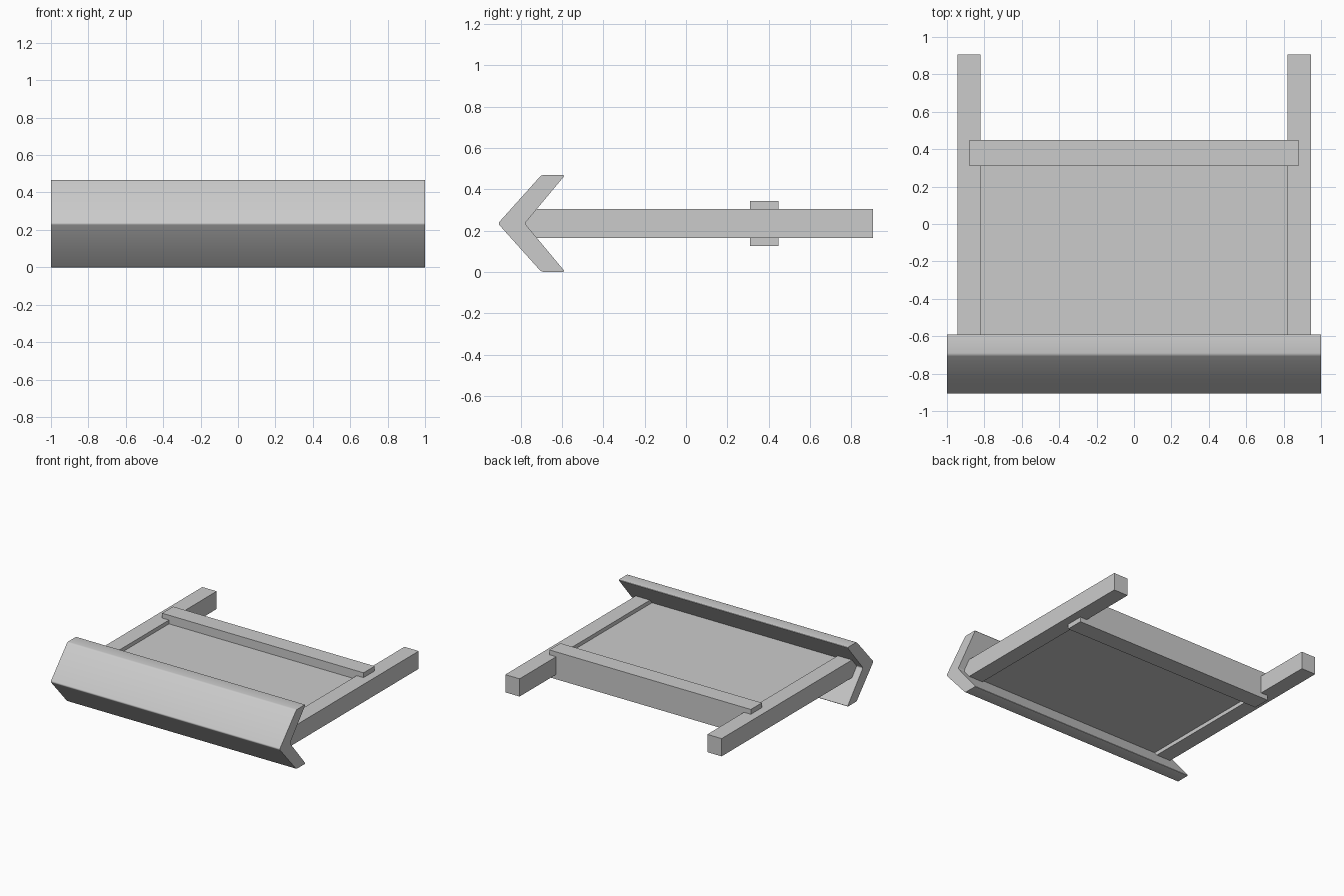
import bpy, bmesh

if "Cube" in bpy.data.objects:
    bpy.data.objects.remove(bpy.data.objects["Cube"])

MID = 0.234  # height of the horizontal symmetry plane


def finish(bm, name):
    bmesh.ops.recalc_face_normals(bm, faces=bm.faces)
    mesh = bpy.data.meshes.new(name)
    bm.to_mesh(mesh)
    bm.free()
    obj = bpy.data.objects.new(name, mesh)
    bpy.context.collection.objects.link(obj)
    return obj


def box(name, x, y, z):
    bm = bmesh.new()
    bmesh.ops.create_cube(bm, size=1)
    for v in bm.verts:
        for i, (lo, hi) in enumerate((x, y, z)):
            v.co[i] = hi if v.co[i] > 0 else lo
    return finish(bm, name)


# V-shaped blade: profile in y, z (relative to MID) extruded along x
half = [(-0.70, 0.234), (-0.585, 0.234)]
profile = [(-0.91, 0)] + half + [(-0.78, 0)] + [(y, -z) for y, z in reversed(half)]
bm = bmesh.new()
face = bm.faces.new([bm.verts.new((-1, y, MID + z)) for y, z in profile])
ext = bmesh.ops.extrude_face_region(bm, geom=[face])
bmesh.ops.translate(bm, vec=(2, 0, 0),
                    verts=[g for g in ext["geom"] if isinstance(g, bmesh.types.BMVert)])
# softly rounded long edges
long_edges = [e for e in bm.edges if abs(e.verts[0].co.x - e.verts[1].co.x) > 1]
bmesh.ops.bevel(bm, geom=long_edges, offset=0.01, segments=3, profile=0.5, affect='EDGES')
blade = finish(bm, "blade")
bpy.context.view_layer.objects.active = blade
blade.select_set(True)
bpy.ops.object.shade_smooth_by_angle()

# Side arms
for side, s in (("left", -1), ("right", 1)):
    box(side + "_arm", sorted((s * 0.82, s * 0.945)), (-0.80, 0.905), (MID - 0.07, MID + 0.07))

# Recessed panel between the arms
box("panel", (-0.83, 0.83), (-0.79, 0.40), (MID - 0.04, MID + 0.04))

# Crossbar running through both arms
box("crossbar", (-0.88, 0.88), (0.31, 0.448), (MID - 0.108, MID + 0.108))
